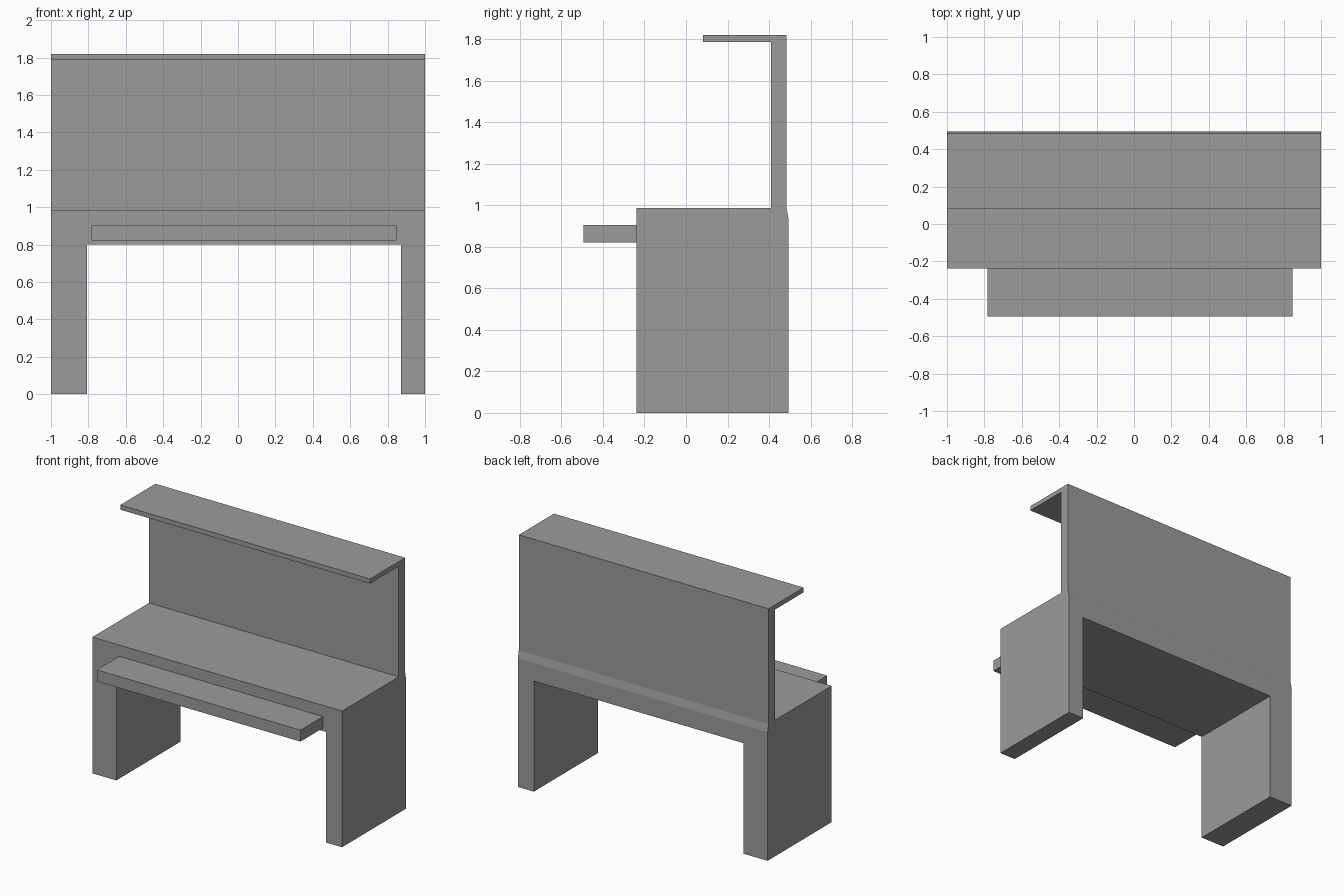
import bpy
import bmesh

if "Cube" in bpy.data.objects:
    bpy.data.objects.remove(bpy.data.objects["Cube"])

# Dark grey finish shared by all parts
grey = bpy.data.materials.new("dark_grey")
grey.diffuse_color = (0.33, 0.33, 0.33, 1)
grey.use_nodes = True
grey.node_tree.nodes["Principled BSDF"].inputs["Base Color"].default_value = grey.diffuse_color


def extrude_profile(name, profile, x0, x1):
    """Extrude a (y, z) outline along x from x0 to x1."""
    bm = bmesh.new()
    face = bm.faces.new([bm.verts.new((x0, y, z)) for y, z in profile])
    geom = bmesh.ops.extrude_face_region(bm, geom=[face])["geom"]
    verts = [g for g in geom if isinstance(g, bmesh.types.BMVert)]
    bmesh.ops.translate(bm, vec=(x1 - x0, 0, 0), verts=verts)
    bmesh.ops.recalc_face_normals(bm, faces=bm.faces)
    mesh = bpy.data.meshes.new(name)
    bm.to_mesh(mesh)
    bm.free()
    mesh.materials.append(grey)
    obj = bpy.data.objects.new(name, mesh)
    bpy.context.collection.objects.link(obj)
    return obj


def rect(y0, y1, z0, z1):
    return [(y0, z0), (y1, z0), (y1, z1), (y0, z1)]


# Desk body, back panel and top ledge share one side profile
desk = extrude_profile("desk_frame", [
    (-0.238, 0), (0.495, 0), (0.495, 0.93), (0.484, 0.986),
    (0.484, 1.82), (0.082, 1.82), (0.082, 1.786), (0.41, 1.786),
    (0.41, 0.986), (-0.238, 0.986)], -1, 1)

# Knee opening between the two uneven legs
opening = extrude_profile("knee_opening_cutter", rect(-1, 1, -0.2, 0.8), -0.808, 0.872)
opening.hide_render = True
cut = desk.modifiers.new("knee_opening", 'BOOLEAN')
cut.operation = 'DIFFERENCE'
cut.solver = 'EXACT'
cut.object = opening
bpy.context.view_layer.objects.active = desk
bpy.ops.object.modifier_apply(modifier=cut.name)
bpy.data.objects.remove(opening)

# Front shelf, slightly off centre
extrude_profile("front_shelf", rect(-0.495, -0.238, 0.822, 0.905), -0.784, 0.847)
